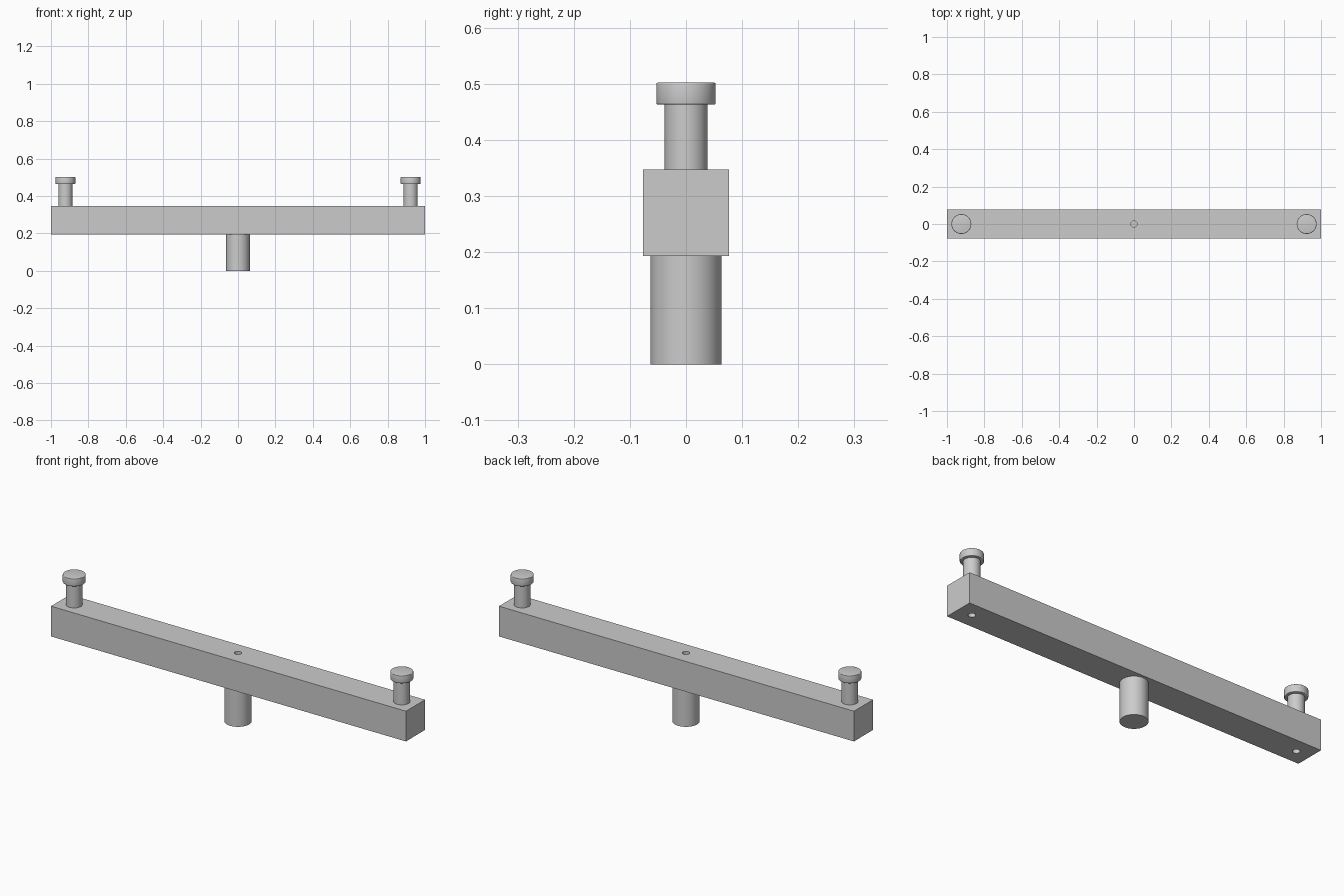
import bpy
import math

cube = bpy.data.objects.get("Cube")
if cube:
    bpy.data.objects.remove(cube, do_unlink=True)

# One grey for every part
grey = bpy.data.materials.new("plain grey")
grey.use_nodes = True
colour = (0.6, 0.6, 0.6, 1)
grey.diffuse_color = colour
grey.node_tree.nodes["Principled BSDF"].inputs["Base Color"].default_value = colour

BOTTOM, TOP = 0.193, 0.347   # beam underside and upper side
PIN_X = 0.923
HOLE = 0.017


def cylinder(name, radius, z0, z1, x=0, bevel=0):
    bpy.ops.mesh.primitive_cylinder_add(vertices=64, radius=radius, depth=z1 - z0,
                                        location=(x, 0, (z0 + z1) / 2))
    obj = bpy.context.object
    obj.name = name
    obj.data.materials.append(grey)
    if bevel:
        mod = obj.modifiers.new("soft rim", "BEVEL")
        mod.width = bevel
        mod.segments = 3
        bpy.ops.object.modifier_apply(modifier=mod.name)
    bpy.ops.object.shade_smooth_by_angle(angle=math.radians(35))
    return obj


def drill(obj, x, z0, z1):
    cutter = cylinder("drill", HOLE, z0, z1, x)
    mod = obj.modifiers.new("hole", "BOOLEAN")
    mod.operation = "DIFFERENCE"
    mod.solver = "EXACT"
    mod.object = cutter
    bpy.context.view_layer.objects.active = obj
    bpy.ops.object.modifier_apply(modifier=mod.name)
    bpy.data.objects.remove(cutter, do_unlink=True)


# Cross beam
bpy.ops.mesh.primitive_cube_add(size=1, location=(0, 0, (BOTTOM + TOP) / 2))
beam = bpy.context.object
beam.name = "cross_beam"
beam.scale = (2, 0.153, TOP - BOTTOM)
bpy.ops.object.transform_apply(location=False, rotation=False, scale=True)
beam.data.materials.append(grey)

# Screw holes through the beam
for x in (-PIN_X, 0, PIN_X):
    drill(beam, x, BOTTOM - 0.05, TOP + 0.05)

# Central post below the beam
cylinder("centre_post", 0.063, 0, BOTTOM)

# Headed pin at each end
for side, x in (("right", -PIN_X), ("left", PIN_X)):
    cylinder(side + "_pin_stem", 0.038, TOP, 0.465, x)
    cylinder(side + "_pin_head", 0.053, 0.463, 0.502, x, bevel=0.003)
